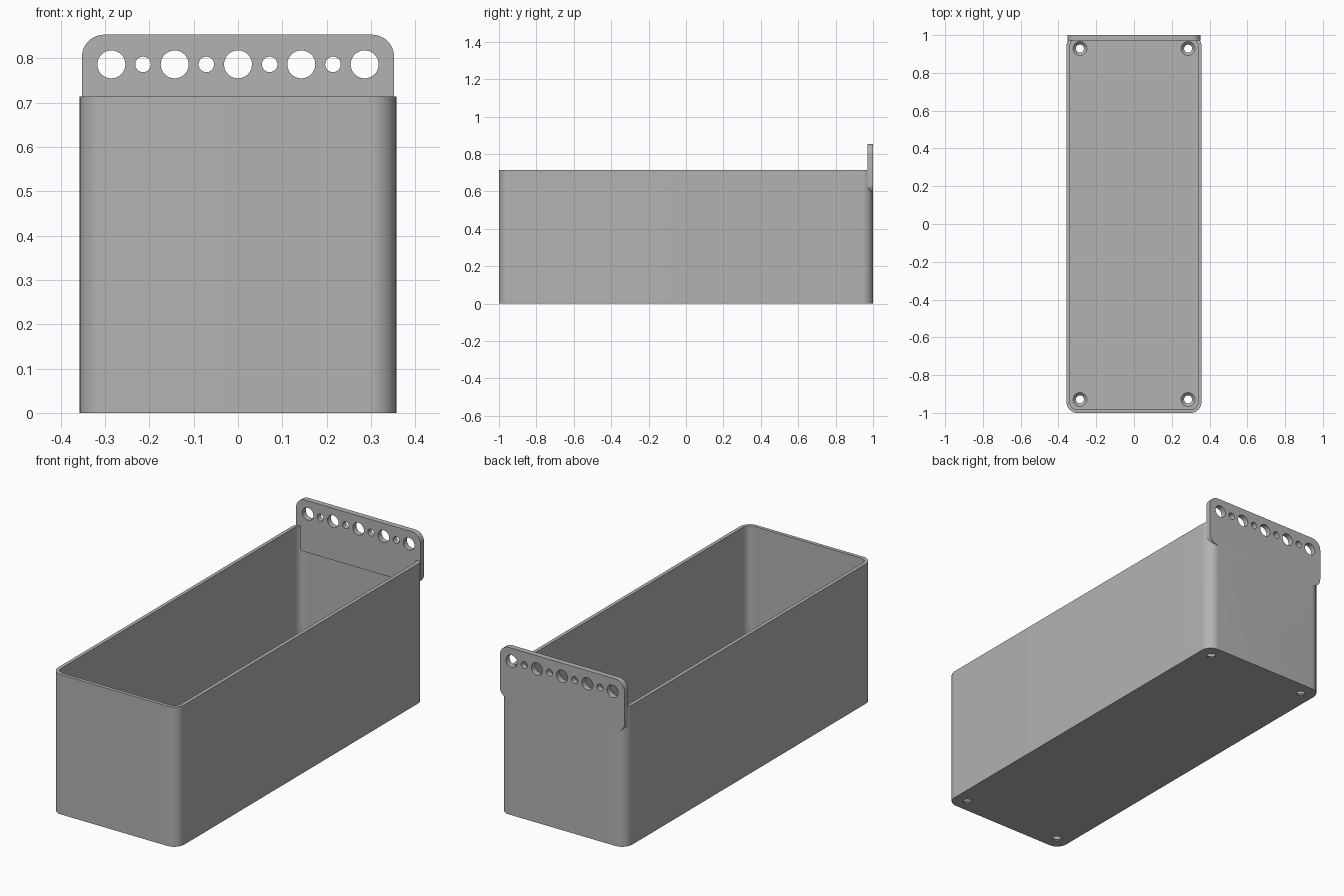
import bpy, bmesh
from math import pi, sin, cos, radians
from mathutils import Matrix

if "Cube" in bpy.data.objects:
    bpy.data.objects.remove(bpy.data.objects["Cube"], do_unlink=True)

HALF_W, HALF_L, HEIGHT = 0.357, 1.0, 0.714
WALL, FLOOR, CORNER = 0.018, 0.02, 0.057
PLATE_W, PLATE_T, PLATE_LOW, PLATE_TOP, PLATE_R = 0.352, 0.0286, 0.588, 0.853, 0.05
PITCH, HOLE_Z = 0.0714, 0.786

grey = bpy.data.materials.new("grey_plastic")
grey.use_nodes = True
colour = (0.45, 0.45, 0.45, 1)
grey.diffuse_color = colour
grey.node_tree.nodes["Principled BSDF"].inputs["Base Color"].default_value = colour


def finish(bm, name):
    bmesh.ops.recalc_face_normals(bm, faces=bm.faces)
    mesh = bpy.data.meshes.new(name)
    bm.to_mesh(mesh)
    bm.free()
    mesh.materials.append(grey)
    obj = bpy.data.objects.new(name, mesh)
    bpy.context.collection.objects.link(obj)
    return obj


def rounded_prism(name, a, b, r, depth, matrix, steps=12):
    """Rounded rectangle of half sizes a, b, extruded along local z."""
    bm = bmesh.new()
    verts = []
    for k, (sx, sy) in enumerate([(1, 1), (-1, 1), (-1, -1), (1, -1)]):
        for i in range(steps + 1):
            t = (k + i / steps) * pi / 2
            verts.append(bm.verts.new((sx * (a - r) + r * cos(t), sy * (b - r) + r * sin(t), 0)))
    face = bm.faces.new(verts)
    top = bmesh.ops.extrude_face_region(bm, geom=[face])["geom"]
    bmesh.ops.translate(bm, vec=(0, 0, depth), verts=[v for v in top if isinstance(v, bmesh.types.BMVert)])
    bm.transform(matrix)
    return finish(bm, name)


def add_cone(bm, r1, r2, depth, matrix):
    bmesh.ops.create_cone(bm, cap_ends=True, segments=40, radius1=r1, radius2=r2,
                          depth=depth, matrix=matrix)


def boolean(target, tool, operation):
    tool.hide_render = True
    mod = target.modifiers.new(operation.lower(), "BOOLEAN")
    mod.operation, mod.object, mod.solver = operation, tool, "EXACT"
    mod.use_self = True
    bpy.context.view_layer.objects.active = target
    bpy.ops.object.modifier_apply(modifier=mod.name)
    bpy.data.objects.remove(tool, do_unlink=True)


# Open bin with rounded vertical corners
storage_bin = rounded_prism("storage_bin", HALF_W, HALF_L, CORNER, HEIGHT, Matrix())
cavity = rounded_prism("cavity_cutter", HALF_W - WALL, HALF_L - WALL, CORNER - WALL, 1,
                       Matrix.Translation((0, 0, FLOOR)))
boolean(storage_bin, cavity, "DIFFERENCE")

# Hanging plate across the back
centre_z = (PLATE_LOW + PLATE_TOP) / 2
stand = Matrix.Translation((0, HALF_L, centre_z)) @ Matrix.Rotation(pi / 2, 4, "X")
plate = rounded_prism("hanging_plate", PLATE_W, (PLATE_TOP - PLATE_LOW) / 2, PLATE_R, PLATE_T, stand)
boolean(storage_bin, plate, "UNION")

# Alternating large and small holes along the plate
bm = bmesh.new()
for i in range(-4, 5):
    r = 0.0175 if i % 2 else 0.0315
    add_cone(bm, r, r, 0.2, Matrix.Translation((i * PITCH, HALF_L, HOLE_Z)) @ Matrix.Rotation(pi / 2, 4, "X"))
boolean(storage_bin, finish(bm, "plate_hole_cutter"), "DIFFERENCE")

# Countersunk screw holes in the floor corners: bore, then flared seat
for r_low, r_high, low, high in [(0.021, 0.021, -0.1, 0.1), (0.021, 0.037, 0.004, FLOOR + 0.0005)]:
    bm = bmesh.new()
    for x in (-0.286, 0.286):
        for y in (-0.929, 0.929):
            add_cone(bm, r_low, r_high, high - low, Matrix.Translation((x, y, (low + high) / 2)))
    boolean(storage_bin, finish(bm, "screw_hole_cutter"), "DIFFERENCE")

# Smooth rounded corners, crisp edges
bpy.ops.object.select_all(action="DESELECT")
storage_bin.select_set(True)
bpy.context.view_layer.objects.active = storage_bin
bpy.ops.object.shade_smooth_by_angle(angle=radians(30))
